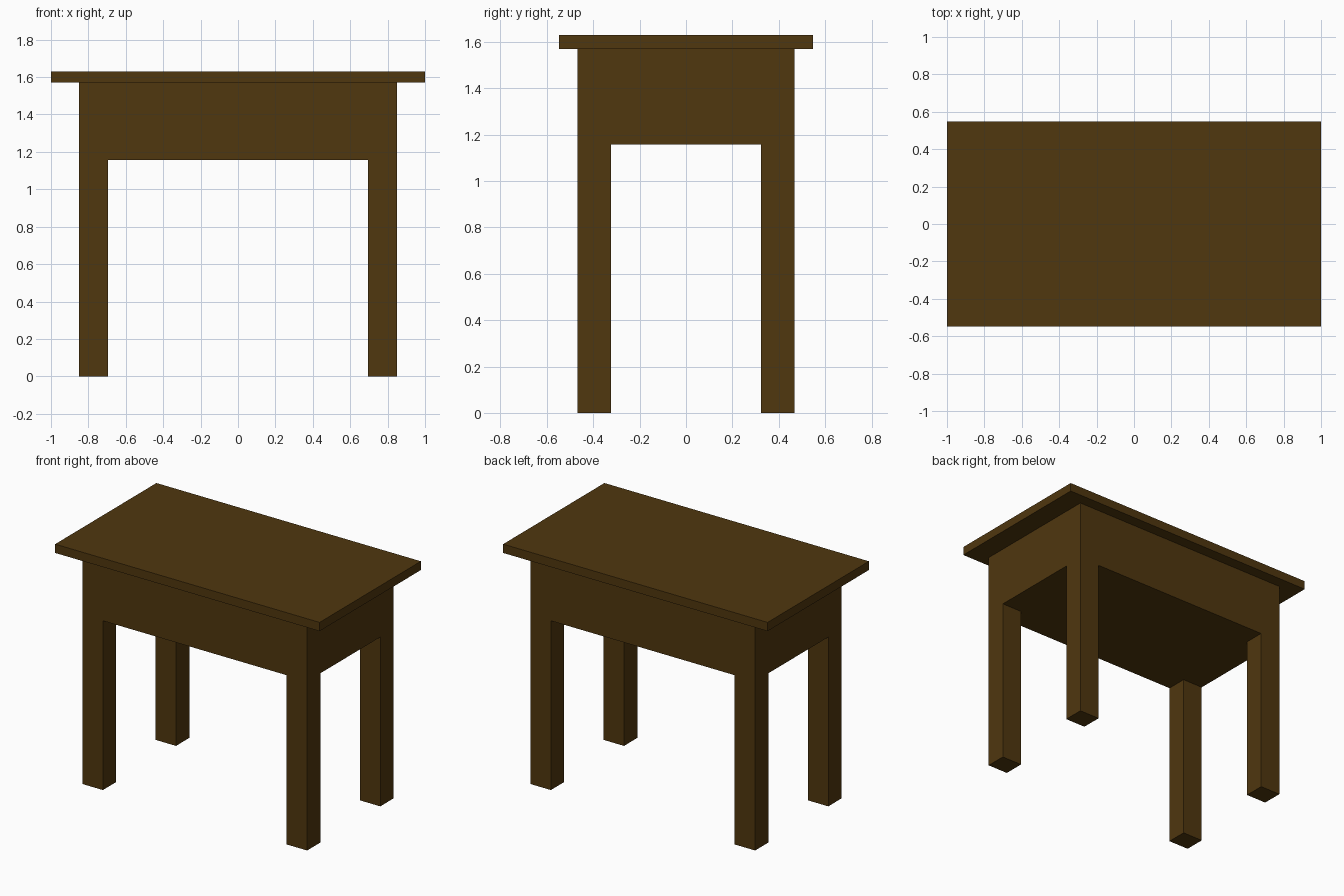
import bpy, bmesh
from mathutils import Matrix, Vector

if "Cube" in bpy.data.objects:
    bpy.data.objects.remove(bpy.data.objects["Cube"])

TOP_Z, SLAB_Z, APRON_Z = 1.63, 1.57, 1.157
HX, HY = 0.85, 0.467          # outer half size of the base
IX, IY = 0.695, 0.323         # inner half spacing of the legs

wood = bpy.data.materials.new("dark_wood")
wood.diffuse_color = (0.08, 0.038, 0.0045, 1)
wood.use_nodes = True
wood.node_tree.nodes["Principled BSDF"].inputs["Base Color"].default_value = wood.diffuse_color


def add_box(bm, hx, hy, z0, z1):
    mat = Matrix.Translation((0, 0, (z0 + z1) / 2)) @ Matrix.Diagonal((2 * hx, 2 * hy, z1 - z0, 1))
    bmesh.ops.create_cube(bm, size=1, matrix=mat)


def finish(name, bm):
    bmesh.ops.recalc_face_normals(bm, faces=bm.faces[:])
    mesh = bpy.data.meshes.new(name)
    bm.to_mesh(mesh)
    bm.free()
    mesh.materials.append(wood)
    bpy.context.collection.objects.link(bpy.data.objects.new(name, mesh))


# Tabletop slab
bm = bmesh.new()
add_box(bm, 1.0, 0.547, SLAB_Z, TOP_Z)
finish("tabletop", bm)

# Solid apron block, with the four legs extruded from its lower corners
bm = bmesh.new()
add_box(bm, HX, HY, APRON_Z, SLAB_Z)
for co, no in (((IX, 0, 0), (1, 0, 0)), ((0, IY, 0), (0, 1, 0))):
    for s in (-1, 1):
        bmesh.ops.bisect_plane(bm, geom=bm.verts[:] + bm.edges[:] + bm.faces[:],
                               plane_co=Vector(co) * s, plane_no=no)
bm.normal_update()
corners = []
for f in bm.faces:
    c = f.calc_center_median()
    if f.normal.z < -0.9 and abs(c.x) > IX and abs(c.y) > IY:
        corners.append(f)
for f in bmesh.ops.extrude_discrete_faces(bm, faces=corners)["faces"]:
    for v in f.verts:
        v.co.z = 0
finish("apron_and_legs", bm)
